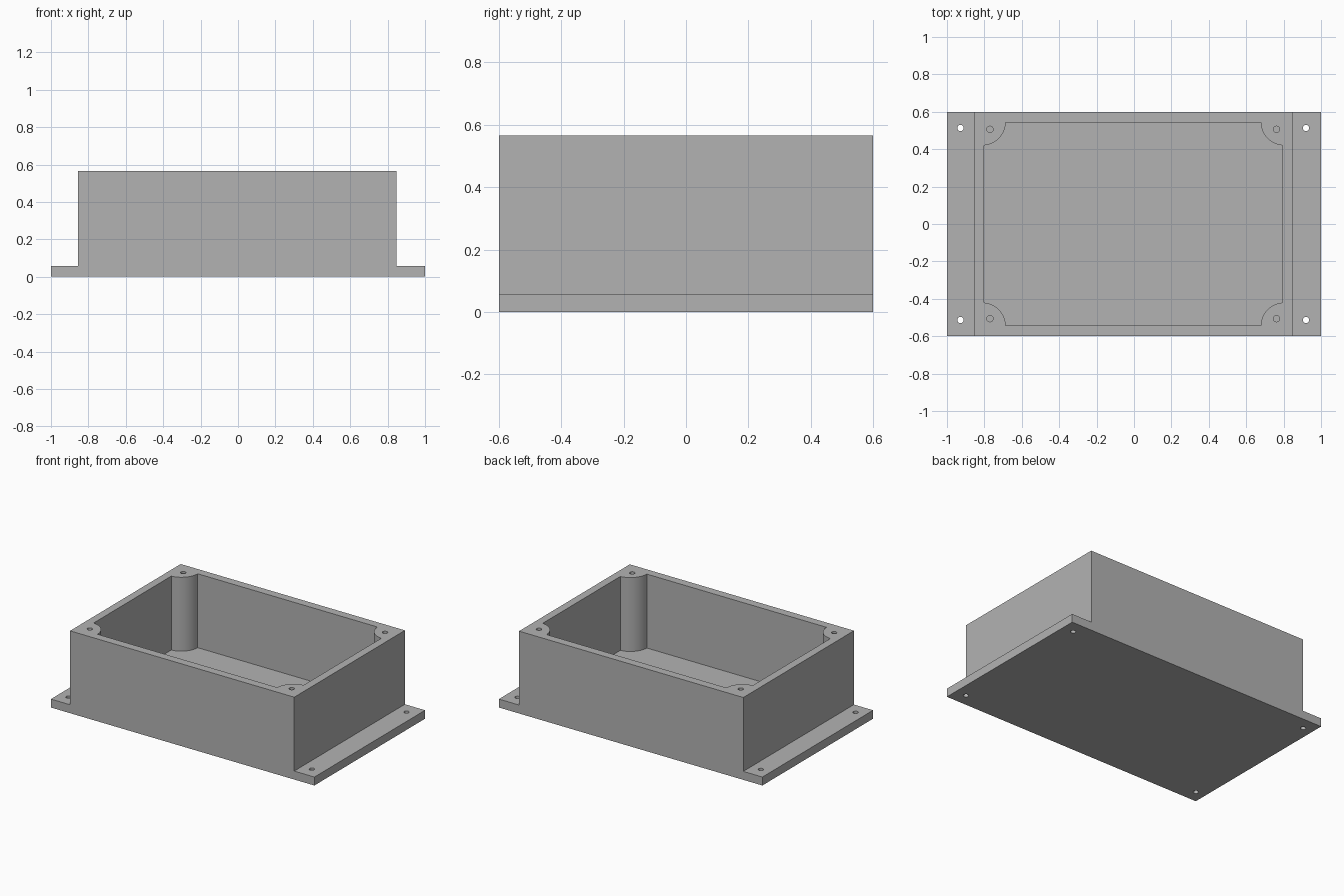
import bpy, bmesh
from math import cos, sin, pi, radians, asin

default_cube = bpy.data.objects.get("Cube")
if default_cube:
    bpy.data.objects.remove(default_cube, do_unlink=True)

# Main dimensions
BASE_Y, FLOOR, TOP = 0.6, 0.058, 0.565
MID = -0.004                      # the tub sits slightly off centre on its base
TUB_X, IN_X, IN_Y = 0.851, 0.797, 0.543
BOSS_X, BOSS_Y, BOSS_R = 0.807, 0.545, 0.125
CORNERS = [(1, 1), (-1, 1), (-1, -1), (1, -1)]

grey = bpy.data.materials.new("plain grey")
grey.use_nodes = True
colour = (0.45, 0.45, 0.45, 1)
grey.diffuse_color = colour
grey.node_tree.nodes["Principled BSDF"].inputs["Base Color"].default_value = colour


def prism(name, points, offset):
    """Extrude a closed outline of 3D points along an offset vector."""
    bm = bmesh.new()
    face = bm.faces.new([bm.verts.new(p) for p in points])
    extruded = bmesh.ops.extrude_face_region(bm, geom=[face], use_keep_orig=True)
    verts = [g for g in extruded["geom"] if isinstance(g, bmesh.types.BMVert)]
    bmesh.ops.translate(bm, verts=verts, vec=offset)
    bmesh.ops.recalc_face_normals(bm, faces=bm.faces)
    mesh = bpy.data.meshes.new(name)
    bm.to_mesh(mesh)
    bm.free()
    mesh.materials.append(grey)
    obj = bpy.data.objects.new(name, mesh)
    bpy.context.collection.objects.link(obj)
    return obj


def hole(name, x, y, radius, bottom, top):
    ring = [(x + radius * cos(2 * pi * i / 24), y + radius * sin(2 * pi * i / 24), bottom)
            for i in range(24)]
    return prism(name, ring, (0, 0, top - bottom))


# Body: stepped end profile swept from front to back
left, right = MID - TUB_X, MID + TUB_X
profile = [(-1, 0), (1, 0), (1, FLOOR), (right, FLOOR), (right, TOP),
           (left, TOP), (left, FLOOR), (-1, FLOOR)]
body = prism("enclosure_body", [(x, -BASE_Y, z) for x, z in profile], (0, 2 * BASE_Y, 0))

# Cavity outline, with a rounded screw boss left standing in each corner
start = asin((BOSS_Y - IN_Y) / BOSS_R)
end = pi / 2 - asin((BOSS_X - IN_X) / BOSS_R)
outline = []
for sx, sy in CORNERS:
    arc = []
    for i in range(17):
        a = start + (end - start) * i / 16
        arc.append((MID + sx * (BOSS_X - BOSS_R * cos(a)),
                    sy * (BOSS_Y - BOSS_R * sin(a)), FLOOR))
    outline += arc[::-1] if sx * sy > 0 else arc
cutters = [prism("cavity_cutter", outline, (0, 0, TOP))]

# Blind screw holes in the bosses and through holes in the mounting flanges
for sx, sy in CORNERS:
    cutters.append(hole("boss_hole_cutter", MID + sx * 0.766, sy * 0.506, 0.017, FLOOR + 0.002, TOP + 0.1))
    cutters.append(hole("flange_hole_cutter", MID + sx * 0.924, sy * 0.513, 0.017, -0.1, FLOOR + 0.1))

# Cut everything out, then keep only the finished mesh
for cutter in cutters:
    cutter.hide_render = True
    cut = body.modifiers.new(cutter.name, "BOOLEAN")
    cut.operation, cut.solver, cut.object = "DIFFERENCE", "EXACT", cutter
depsgraph = bpy.context.evaluated_depsgraph_get()
finished = bpy.data.meshes.new_from_object(body.evaluated_get(depsgraph))
body.modifiers.clear()
body.data = finished
for cutter in cutters:
    bpy.data.objects.remove(cutter, do_unlink=True)

# Smooth the round bosses and holes, keep the corners sharp
bpy.ops.object.select_all(action="DESELECT")
body.select_set(True)
bpy.context.view_layer.objects.active = body
bpy.ops.object.shade_smooth_by_angle(angle=radians(30))
